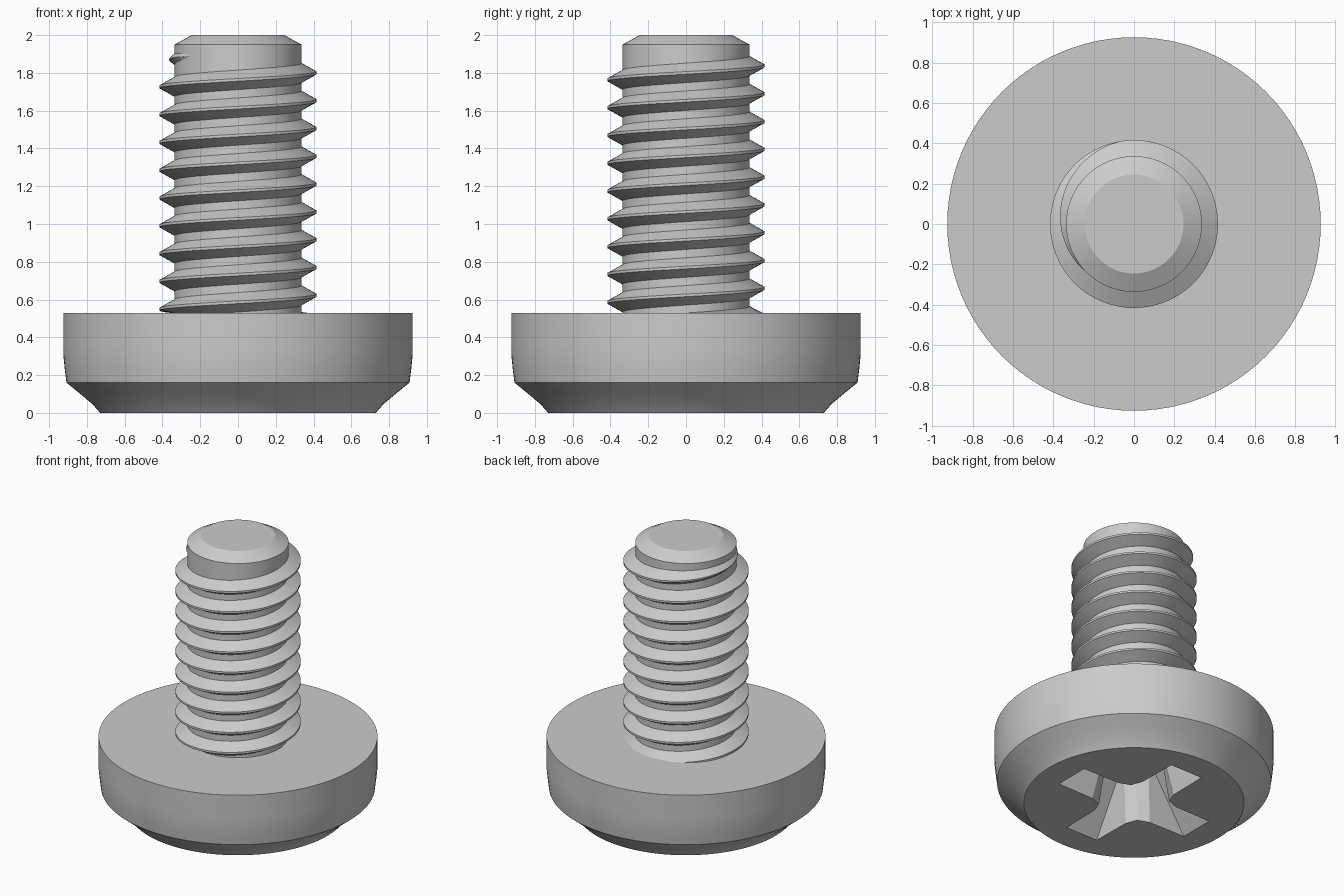
import bpy, bmesh, math

if "Cube" in bpy.data.objects:
    bpy.data.objects.remove(bpy.data.objects["Cube"])

SEG = 96            # sides of the turned body
CORE_R = 0.336      # thread root radius
CREST_R = 0.416     # thread crest radius
PITCH = 0.1472
HEAD_TOP = 0.53

steel = bpy.data.materials.new("grey steel")
steel.diffuse_color = (0.6, 0.6, 0.6, 1)
steel.use_nodes = True
steel.node_tree.nodes["Principled BSDF"].inputs["Base Color"].default_value = steel.diffuse_color


def make_object(name, bm):
    bmesh.ops.recalc_face_normals(bm, faces=bm.faces[:])
    mesh = bpy.data.meshes.new(name)
    bm.to_mesh(mesh)
    bm.free()
    mesh.materials.append(steel)
    obj = bpy.data.objects.new(name, mesh)
    bpy.context.collection.objects.link(obj)
    return obj


def loft(bm, rings, closed=True):
    """Join successive rings of points with quads."""
    rows = [[bm.verts.new(p) for p in ring] for ring in rings]
    n = len(rows[0])
    for a, b in zip(rows, rows[1:]):
        for i in range(n if closed else n - 1):
            j = (i + 1) % n
            bm.faces.new((a[i], a[j], b[j], b[i]))
    return rows


def smooth(obj, angle):
    bpy.ops.object.select_all(action='DESELECT')
    obj.select_set(True)
    bpy.context.view_layer.objects.active = obj
    bpy.ops.object.shade_smooth_by_angle(angle=math.radians(angle))


# Head and shank turned from one profile (radius, height)
profile = [(0.73, 0), (0.768, 0.044), (0.84, 0.105), (0.908, 0.16),
           (0.917, 0.23), (0.924, 0.30), (0.925, 0.36), (0.925, HEAD_TOP),
           (CORE_R, HEAD_TOP), (CORE_R, 1.95), (0.245, 2.0)]
bm = bmesh.new()
rows = loft(bm, [[(r * math.cos(2 * math.pi * i / SEG),
                   r * math.sin(2 * math.pi * i / SEG), z)
                  for i in range(SEG)] for r, z in profile])
bm.faces.new(rows[0])
bm.faces.new(rows[-1])
body = make_object("head_and_shank", bm)


# Cross-shaped drive recess, tapering towards the bottom
def cross_ring(tip, half, corner, z):
    quarter = [(tip, -half), (tip, half), (corner * 1.5, half * 1.03), (corner, corner),
               (half * 1.03, corner * 1.5)]
    pts = []
    for k in range(4):
        c, s = [(1, 0), (0, 1), (-1, 0), (0, -1)][k]
        pts += [(c * x - s * y, s * x + c * y, z) for x, y in quarter]
    return pts


bm = bmesh.new()
rows = loft(bm, [cross_ring(0.574, 0.136, 0.169, -0.04),
                 cross_ring(0.54, 0.13, 0.165, 0),
                 cross_ring(0.22, 0.07, 0.125, 0.38)])
bm.faces.new(rows[0])
point = bm.verts.new((0, 0, 0.43))
for i, v in enumerate(rows[-1]):
    bm.faces.new((v, rows[-1][(i + 1) % len(rows[-1])], point))
cutter = make_object("recess_cutter", bm)
cutter.hide_render = True

cut = body.modifiers.new("recess", 'BOOLEAN')
cut.operation = 'DIFFERENCE'
cut.solver = 'EXACT'
cut.object = cutter
bpy.context.view_layer.objects.active = body
bpy.ops.object.modifier_apply(modifier=cut.name)
bpy.data.objects.remove(cutter)
smooth(body, 25)

# Right-handed helical thread with a run-out at the tip
FADE_START, END = 100, 230
STEP = 5
rings = []
for deg in range(-9 * 360, END + 1, STEP):
    fade = min(1, max(0.0, (END - deg) / (END - FADE_START)))
    crest = CORE_R - 0.004 + (CREST_R - CORE_R + 0.004) * fade
    base = 0.054 * max(0.05, math.sqrt(fade))
    zc = 1.80 + PITCH * deg / 360
    a = math.radians(deg)
    section = [(CORE_R - 0.004, -base), (crest, -0.007 * fade),
               (crest, 0.007 * fade), (CORE_R - 0.004, base)]
    rings.append([(r * math.cos(a), r * math.sin(a), max(zc + dz, HEAD_TOP - 0.005))
                  for r, dz in section])
bm = bmesh.new()
loft(bm, rings, closed=False)
bmesh.ops.dissolve_degenerate(bm, dist=1e-5, edges=bm.edges[:])
thread = make_object("thread", bm)
# Make sure the open strip faces outwards
if sum(p.area * (p.normal.x * p.center.x + p.normal.y * p.center.y)
       for p in thread.data.polygons) < 0:
    thread.data.flip_normals()
smooth(thread, 25)
